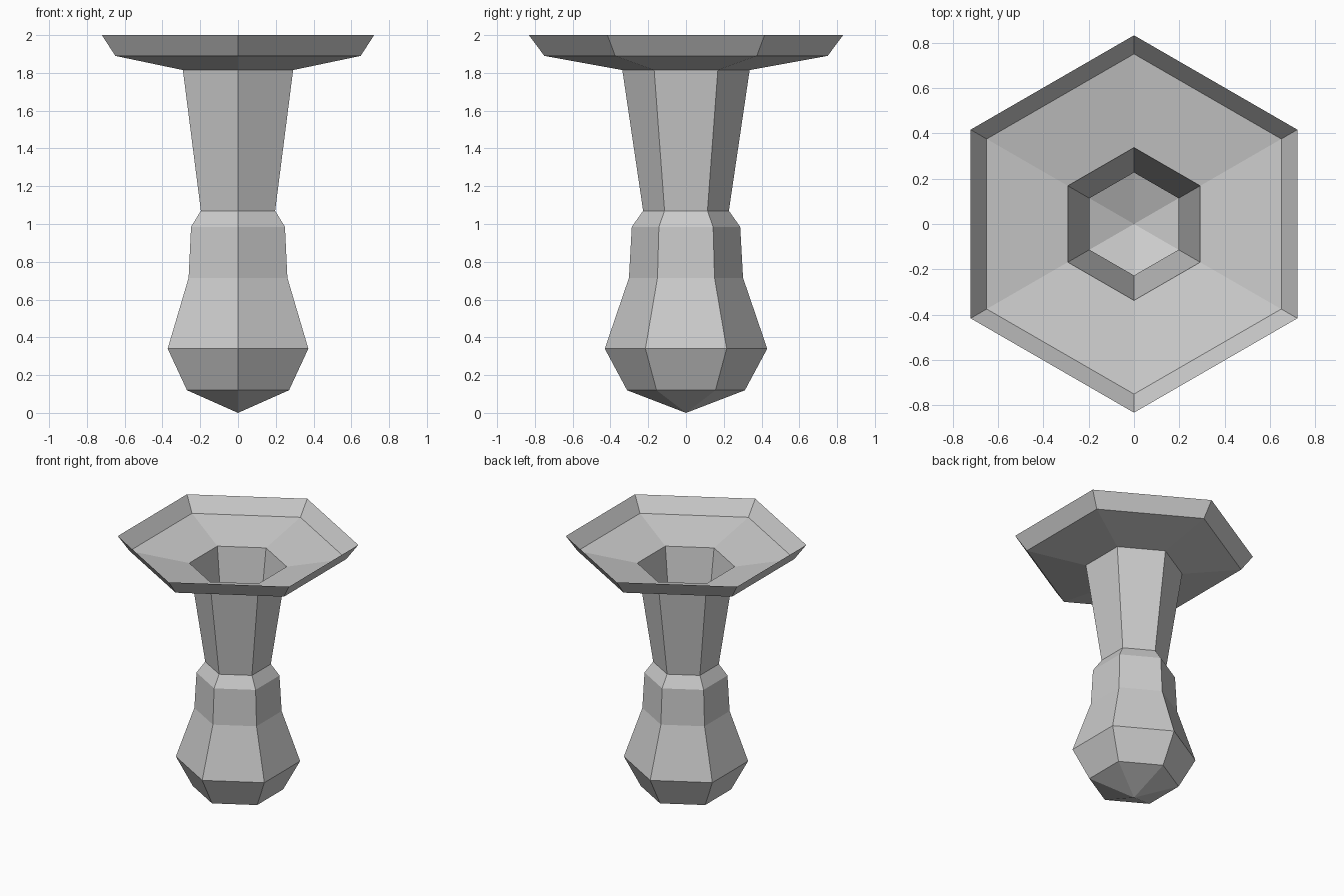
import bpy
import bmesh
from math import cos, sin, pi

SIDES = 6

cube = bpy.data.objects.get("Cube")
if cube:
    bpy.data.objects.remove(cube, do_unlink=True)

grey = bpy.data.materials.new("light_grey")
grey.use_nodes = True
colour = (0.6, 0.6, 0.6, 1)
grey.diffuse_color = colour
grey.node_tree.nodes["Principled BSDF"].inputs["Base Color"].default_value = colour


def hex_shell(name, profile):
    """Open, flat-faced shell through (radius, height) rings, bottom to top."""
    bm = bmesh.new()
    rings = []
    for r, z in profile:
        if r == 0:
            rings.append([bm.verts.new((0, 0, z))] * SIDES)
        else:
            angles = [pi / 2 + 2 * pi * i / SIDES for i in range(SIDES)]
            rings.append([bm.verts.new((r * cos(a), r * sin(a), z)) for a in angles])
    for low, high in zip(rings, rings[1:]):
        for i in range(SIDES):
            j = (i + 1) % SIDES
            corners = [low[i], low[j], high[j], high[i]]
            bm.faces.new(list(dict.fromkeys(corners)))
    mesh = bpy.data.meshes.new(name)
    bm.to_mesh(mesh)
    bm.free()
    mesh.materials.append(grey)
    obj = bpy.data.objects.new(name, mesh)
    bpy.context.collection.objects.link(obj)
    return obj


# Rings where neighbouring parts meet
neck_base = (0.227, 1.07)
neck_top = (0.337, 1.815)

# Pointed bulb, hollow neck and open flared bowl
hex_shell("bulb", [(0, 0), (0.312, 0.12), (0.43, 0.34), (0.302, 0.715),
                   (0.287, 0.985), neck_base])
hex_shell("neck", [neck_base, neck_top])
hex_shell("flared_bowl", [neck_top, (0.75, 1.89), (0.832, 2)])
